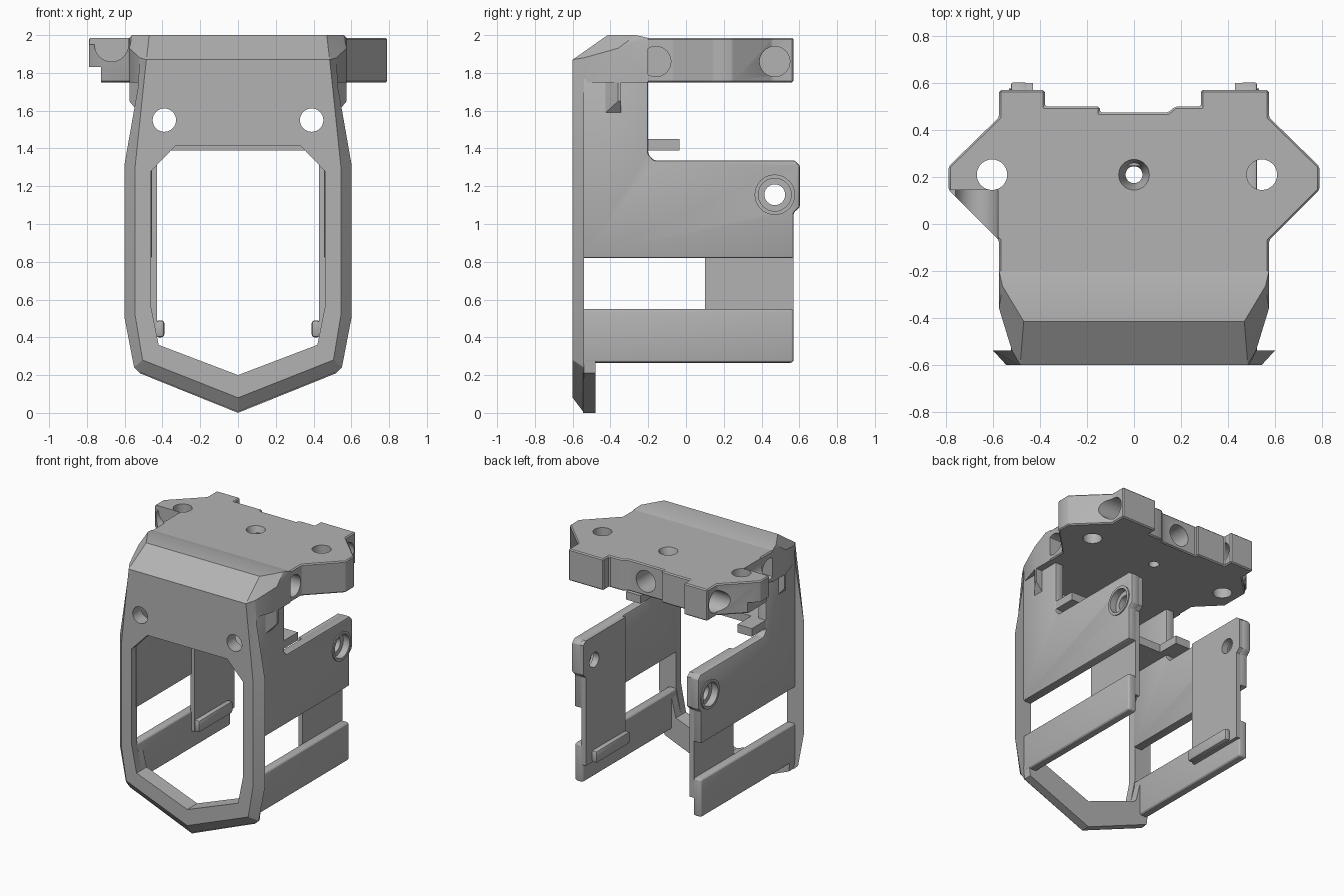
import bpy, bmesh, math
from mathutils import Vector

if "Cube" in bpy.data.objects:
    bpy.data.objects.remove(bpy.data.objects["Cube"], do_unlink=True)

grey = bpy.data.materials.new("plain grey")
grey.use_nodes = True
grey.diffuse_color = (0.45, 0.45, 0.45, 1)
grey.node_tree.nodes["Principled BSDF"].inputs["Base Color"].default_value = (0.45, 0.45, 0.45, 1)


def finish(name, bm):
    bmesh.ops.recalc_face_normals(bm, faces=bm.faces)
    mesh = bpy.data.meshes.new(name)
    bm.to_mesh(mesh)
    bm.free()
    mesh.materials.append(grey)
    obj = bpy.data.objects.new(name, mesh)
    bpy.context.collection.objects.link(obj)
    return obj


def place(axis, u, v, w):
    """u, v lie in the profile plane, w runs along the axis."""
    return {"x": (w, u, v), "y": (u, w, v), "z": (u, v, w)}[axis]


def loft(name, axis, rings):
    """Skin a list of (profile, depth) rings and cap both ends."""
    bm = bmesh.new()
    loops = [[bm.verts.new(place(axis, u, v, w)) for u, v in pts] for pts, w in rings]
    n = len(loops[0])
    for a, b in zip(loops, loops[1:]):
        for i in range(n):
            j = (i + 1) % n
            bm.faces.new((a[i], a[j], b[j], b[i]))
    bm.faces.new(loops[0])
    bm.faces.new(loops[-1])
    return finish(name, bm)


def prism(name, axis, pts, lo, hi):
    return loft(name, axis, [(pts, lo), (pts, hi)])


def box(name, x, y, z):
    return prism(name, "z", [(x[0], y[0]), (x[1], y[0]), (x[1], y[1]), (x[0], y[1])], *z)


def bore(axis, u, v, r0, lo, hi, r1=None):
    """Round cutter, tapered when a second radius is given."""
    def ring(r):
        return [(u + r * math.cos(t * math.tau / 32), v + r * math.sin(t * math.tau / 32)) for t in range(32)]
    return loft("cutter", axis, [(ring(r0), lo), (ring(r1 or r0), hi)])


def hull(name, points):
    bm = bmesh.new()
    for p in points:
        bm.verts.new(p)
    bmesh.ops.convex_hull(bm, input=bm.verts)
    bmesh.ops.dissolve_limit(bm, angle_limit=0.02, verts=bm.verts, edges=bm.edges)
    return finish(name, bm)


def apply(obj, mod):
    bpy.context.view_layer.objects.active = obj
    bpy.ops.object.modifier_apply(modifier=mod.name)


def cut(obj, *cutters, mode="DIFFERENCE"):
    for c in cutters:
        mod = obj.modifiers.new("cut", "BOOLEAN")
        mod.operation, mod.solver, mod.object = mode, "EXACT", c
        apply(obj, mod)
        bpy.data.objects.remove(c, do_unlink=True)


def bevel(obj, width, segments=1):
    mod = obj.modifiers.new("bevel", "BEVEL")
    mod.width, mod.segments, mod.limit_method = width, segments, "ANGLE"
    apply(obj, mod)


def both(half):
    """Close a right-hand half outline across x = 0."""
    return half + [(-x, z) for x, z in reversed(half) if x > 0]


# Front frame with chamfered rim
outer = both([(0, 0), (0.52, 0.21), (0.55, 0.24), (0.6, 0.5), (0.6, 1.32), (0.53, 1.72), (0.52, 1.88)])
face = both([(0, 0.08), (0.48, 0.27), (0.505, 0.28), (0.545, 0.52), (0.545, 1.3), (0.495, 1.78), (0.485, 1.87)])
opening = both([(0, 0.2), (0.42, 0.36), (0.46, 0.56), (0.46, 1.28), (0.33, 1.415)])
frame = loft("front_frame", "y", [(face, -0.6), (outer, -0.54)])
cut(frame, prism("cutter", "y", opening, -0.7, -0.4))

# Chin behind the lower point of the frame
prism("frame_chin", "y", [(0, 0), (0.515, 0.21), (0.525, 0.3), (0.455, 0.5), (0.42, 0.36), (0, 0.2),
                          (-0.42, 0.36), (-0.455, 0.5), (-0.525, 0.3), (-0.515, 0.21)], -0.545, -0.48)

# Wall behind the brow of the frame, with a shelf above the opening
brow = box("brow_wall", (-0.5, 0.5), (-0.545, -0.5), (1.4, 1.77))
shelf = box("brow_shelf", (-0.47, 0.47), (-0.545, -0.2), (1.39, 1.45))
for part in (frame, brow):
    cut(part, *[bore("y", s * 0.39, 1.55, 0.062, -0.7, -0.4) for s in (-1, 1)])

# Sloped hood
hull("hood", [(s * x, y, z) for s in (-1, 1) for x, y, z in [
    (0.485, -0.6, 1.75), (0.485, -0.6, 1.87), (0.52, -0.54, 1.75), (0.52, -0.54, 1.88),
    (0.47, -0.415, 2), (0.56, -0.265, 2), (0.575, -0.36, 1.93), (0.575, -0.36, 1.75),
    (0.575, -0.2, 1.75), (0.575, -0.2, 1.985), (0.52, -0.43, 1.75)]])

# Top plate with pointed wings and a stepped back edge
plate = prism("top_plate", "z", [
    (0.575, -0.22), (0.575, -0.07), (0.79, 0.145), (0.79, 0.245), (0.575, 0.455), (0.575, 0.57),
    (0.285, 0.57), (0.285, 0.5), (0.175, 0.5), (0.145, 0.475), (-0.145, 0.475), (-0.145, 0.5),
    (-0.38, 0.5), (-0.38, 0.57), (-0.575, 0.57), (-0.575, 0.455), (-0.79, 0.245), (-0.79, 0.145),
    (-0.575, -0.07), (-0.575, -0.22)], 1.75, 1.985)
bevel(plate, 0.008)
cut(plate,
    bore("z", -0.605, 0.21, 0.065, 1.6, 2.1), bore("z", 0.545, 0.21, 0.065, 1.6, 2.1),
    bore("z", 0, 0.21, 0.036, 1.6, 2.1), bore("z", 0, 0.21, 0.036, 1.9, 1.99, 0.067),
    bore("y", 0, 1.86, 0.08, 0.25, 0.7))
for s in (-1, 1):
    for y in (-0.125, 0.47):
        cut(plate, bore("x", y if y > 0 else -0.16, 1.86, 0.08, s * 0.38, s * 0.9))
# Scooped seat and undercut in the right wing
cut(plate, bore("y", -0.67, 1.95, 0.09, -0.2, 0.145),
    box("cutter", (-0.9, -0.58), (-0.2, 0.145), (1.95, 2.1)),
    box("cutter", (-0.9, -0.725), (-0.2, 0.4), (1.7, 1.83)))


def side(s):
    tag = "left_" if s > 0 else "right_"

    def span(a, b):
        return tuple(sorted((s * a, s * b)))

    # Lower rail and upper side panel, with rounded edges
    rail = box(tag + "lower_rail", span(0.455, 0.525), (-0.55, 0.57), (0.265, 0.55))
    bevel(rail, 0.018, 3)
    panel = prism(tag + "side_panel", "x", [
        (-0.55, 0.82), (0.57, 0.82), (0.57, 1.06), (0.603, 1.09), (0.603, 1.31), (0.575, 1.337),
        (-0.17, 1.337), (-0.2, 1.37), (-0.2, 1.77), (-0.55, 1.77)], *span(0.455, 0.525))
    bevel(panel, 0.01, 2)
    # Thin inner liner bridging the gap at the back
    liner = prism(tag + "inner_liner", "x", [(0.1, 0.4), (0.57, 0.4), (0.57, 1.06), (0.6, 1.09),
                                             (0.6, 1.31), (0.57, 1.335), (0.1, 1.335)], *span(0.43, 0.465))
    for part in (panel, liner):
        cut(part, bore("x", 0.47, 1.155, 0.055, *span(0.3, 0.7)))
    cut(panel, bore("x", 0.47, 1.155, 0.09, *span(0.48, 0.7)))
    # Raised lip around the pivot hole
    lip = bore("x", 0.47, 1.155, 0.107, *span(0.515, 0.533))
    lip.name = tag + "pivot_lip"
    cut(lip, bore("x", 0.47, 1.155, 0.087, *span(0.4, 0.7)))
    # Inner guide ledge
    ledge = box(tag + "guide_ledge", span(0.39, 0.435), (0.1, 0.5), (0.4, 0.49))
    bevel(ledge, 0.015, 2)
    # Small rear tab
    box(tag + "rear_tab", span(0.4, 0.52), (-0.21, -0.035), (1.39, 1.45))
    # Rib under the hood, tapering into the wall
    hull(tag + "hood_rib", [(s * x, y, z) for x, y, z in [
        (0.5, -0.425, 1.59), (0.5, -0.345, 1.59), (0.525, -0.425, 1.59), (0.525, -0.345, 1.59),
        (0.575, -0.345, 1.65), (0.575, -0.36, 1.65), (0.575, -0.345, 1.9), (0.575, -0.36, 1.9),
        (0.53, -0.425, 1.93), (0.5, -0.425, 1.93), (0.5, -0.345, 1.93)]])


side(1)
side(-1)

# Smooth the round walls, keep hard edges
bpy.ops.object.select_all(action="DESELECT")
for obj in bpy.context.collection.objects:
    if obj.type == "MESH":
        obj.select_set(True)
        bpy.context.view_layer.objects.active = obj
bpy.ops.object.shade_smooth_by_angle(angle=math.radians(25))
